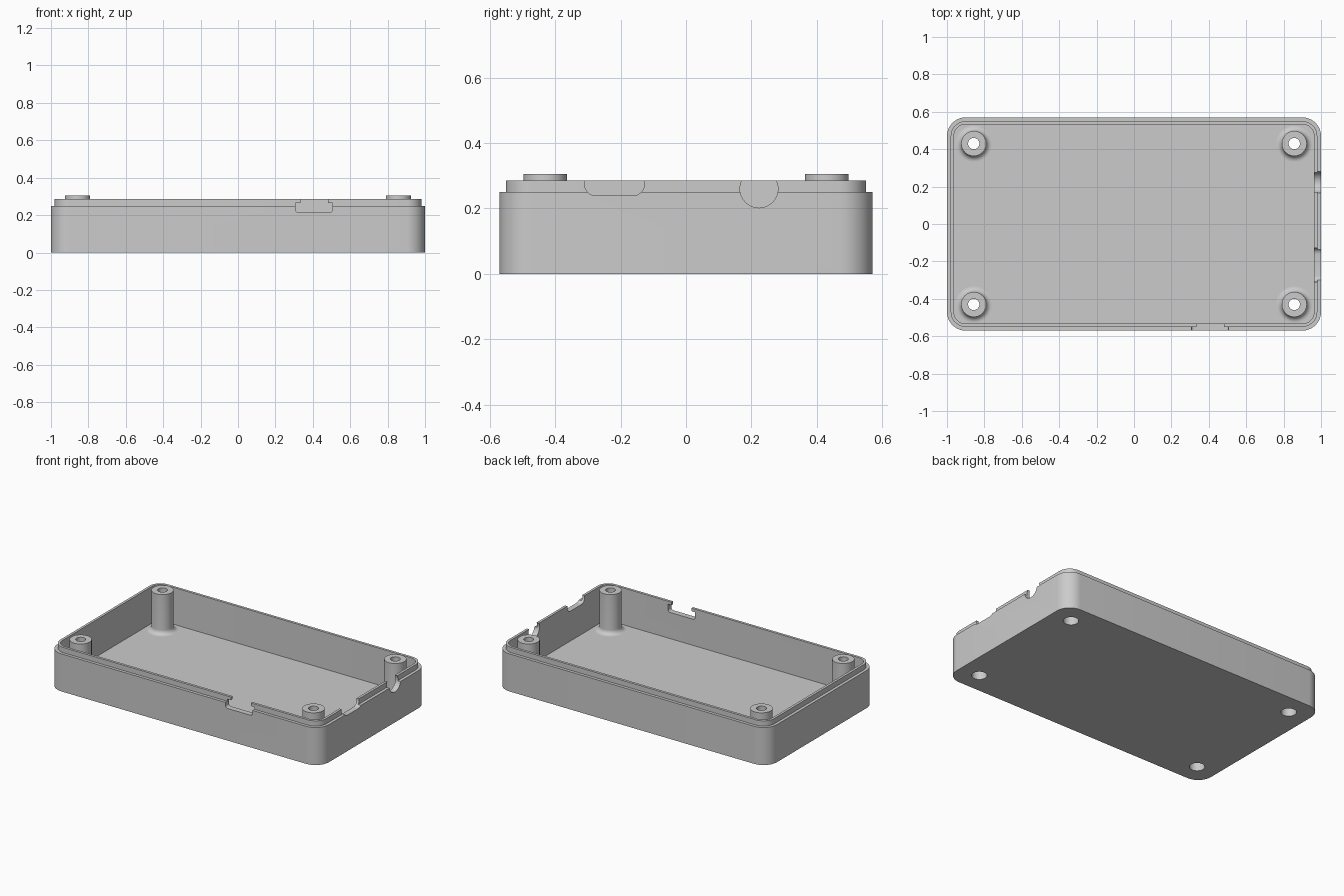
import bpy, bmesh, math
from math import pi, sin, cos

cube = bpy.data.objects.get("Cube")
if cube:
    bpy.data.objects.remove(cube, do_unlink=True)

# Main dimensions
HX, HY, CORNER = 1.0, 0.57, 0.1
WALL_TOP, LIP_TOP, FLOOR = 0.25, 0.285, 0.04
LIP_OUT, LIP_IN = 0.02, 0.037
POST_X, POST_Y, POST_R, POST_TOP = 0.857, 0.43, 0.067, 0.305
SCREW_R, BORE_R, BORE_TOP, FILLET = 0.03, 0.047, 0.2, 0.03

grey = bpy.data.materials.new("light grey plastic")
grey.use_nodes = True
colour = (0.6, 0.6, 0.6, 1)
grey.diffuse_color = colour
grey.node_tree.nodes["Principled BSDF"].inputs["Base Color"].default_value = colour


def make_object(name, bm):
    bmesh.ops.recalc_face_normals(bm, faces=bm.faces)
    mesh = bpy.data.meshes.new(name)
    bm.to_mesh(mesh)
    bm.free()
    mesh.materials.append(grey)
    obj = bpy.data.objects.new(name, mesh)
    bpy.context.collection.objects.link(obj)
    return obj


def activate(obj):
    bpy.ops.object.select_all(action='DESELECT')
    obj.select_set(True)
    bpy.context.view_layer.objects.active = obj


def smooth(obj):
    activate(obj)
    bpy.ops.object.shade_smooth_by_angle(angle=math.radians(30))


def arc(cx, cy, r, a0, a1, n=10):
    return [(cx + r * cos(a0 + (a1 - a0) * i / n), cy + r * sin(a0 + (a1 - a0) * i / n))
            for i in range(n + 1)]


def rounded_rect(hx, hy, r):
    pts = []
    for i, (sx, sy) in enumerate([(1, 1), (-1, 1), (-1, -1), (1, -1)]):
        pts += arc(sx * (hx - r), sy * (hy - r), r, i * pi / 2, (i + 1) * pi / 2)
    return pts


def bridge(bm, a, b):
    for i in range(len(a)):
        j = (i + 1) % len(a)
        bm.faces.new((a[i], a[j], b[j], b[i]))


def prism(name, pts, place, lo, hi):
    """Extrude a 2D outline between lo and hi; place maps (u, v, depth) to 3D."""
    bm = bmesh.new()
    a, b = ([bm.verts.new(place(u, v, d)) for u, v in pts] for d in (lo, hi))
    bridge(bm, a, b)
    bm.faces.new(a)
    bm.faces.new(b)
    obj = make_object(name, bm)
    obj.hide_render = True
    return obj


def cut(target, cutter):
    mod = target.modifiers.new("cut", 'BOOLEAN')
    mod.operation, mod.solver, mod.object = 'DIFFERENCE', 'EXACT', cutter
    activate(target)
    bpy.ops.object.modifier_apply(modifier=mod.name)
    bpy.data.objects.remove(cutter, do_unlink=True)


# Tray: outer wall, stepped lip, inner wall and floor
bm = bmesh.new()
rings = []
for inset, z in [(0, 0), (0, WALL_TOP), (LIP_OUT, WALL_TOP), (LIP_OUT, LIP_TOP),
                 (LIP_IN, LIP_TOP), (LIP_IN, FLOOR)]:
    outline = rounded_rect(HX - inset, HY - inset, CORNER - inset)
    rings.append([bm.verts.new((x, y, z)) for x, y in outline])
for a, b in zip(rings, rings[1:]):
    bridge(bm, a, b)
bm.faces.new(rings[0])
bm.faces.new(rings[-1])
tray = make_object("tray", bm)


def slot(u0, u1, z0, z1, r):
    return (arc(u0 + r, z0 + r, r, pi, 1.5 * pi, 6)
            + arc(u1 - r, z0 + r, r, 1.5 * pi, 2 * pi, 6) + [(u1, z1), (u0, z1)])


def on_front(u, v, d):
    return (u, -d, v)


def on_side(u, v, d):
    return (d, u, v)


# Front port with a narrower opening at the top
port = slot(0.307, 0.505, 0.214, 0.265, 0.015)[:-1]
port += [(0.48, 0.265), (0.48, 0.4), (0.333, 0.4), (0.333, 0.265), (0.307, 0.265)]
cut(tray, prism("front_port_cutter", port, on_front, 0.5, 0.7))

# Side slot and round side port
cut(tray, prism("side_slot_cutter", slot(-0.31, -0.127, 0.239, 0.4, 0.035), on_side, 0.9, 1.1))
cut(tray, prism("side_round_cutter", arc(0.223, 0.26, 0.058, 0, 2 * pi, 40)[:-1],
                on_side, 0.9, 1.1))

# Hollow screw posts with filleted feet, over bores in the floor
foot = [(POST_R + FILLET - FILLET * cos(t), FLOOR + FILLET - FILLET * sin(t))
        for t in [pi / 2 * (1 - i / 8) for i in range(9)]]
profile = foot + [(POST_R, POST_TOP), (SCREW_R, POST_TOP), (SCREW_R, BORE_TOP),
                  (BORE_R, BORE_TOP), (BORE_R, FLOOR)]
SIDES = 40
for sx, side in ((1, "left"), (-1, "right")):
    for sy, end in ((-1, "front"), (1, "back")):
        x, y = sx * POST_X, sy * POST_Y
        bore = arc(x, y, BORE_R, 0, 2 * pi, SIDES)[:-1]
        cut(tray, prism("bore_cutter", bore, lambda u, v, d: (u, v, d), -0.1, 0.1))
        bm = bmesh.new()
        loops = [[bm.verts.new((px, py, z)) for px, py in arc(x, y, r, 0, 2 * pi, SIDES)[:-1]]
                 for r, z in profile]
        for a, b in zip(loops, loops[1:] + loops[:1]):
            bridge(bm, a, b)
        smooth(make_object(f"screw_post_{end}_{side}", bm))

smooth(tray)
